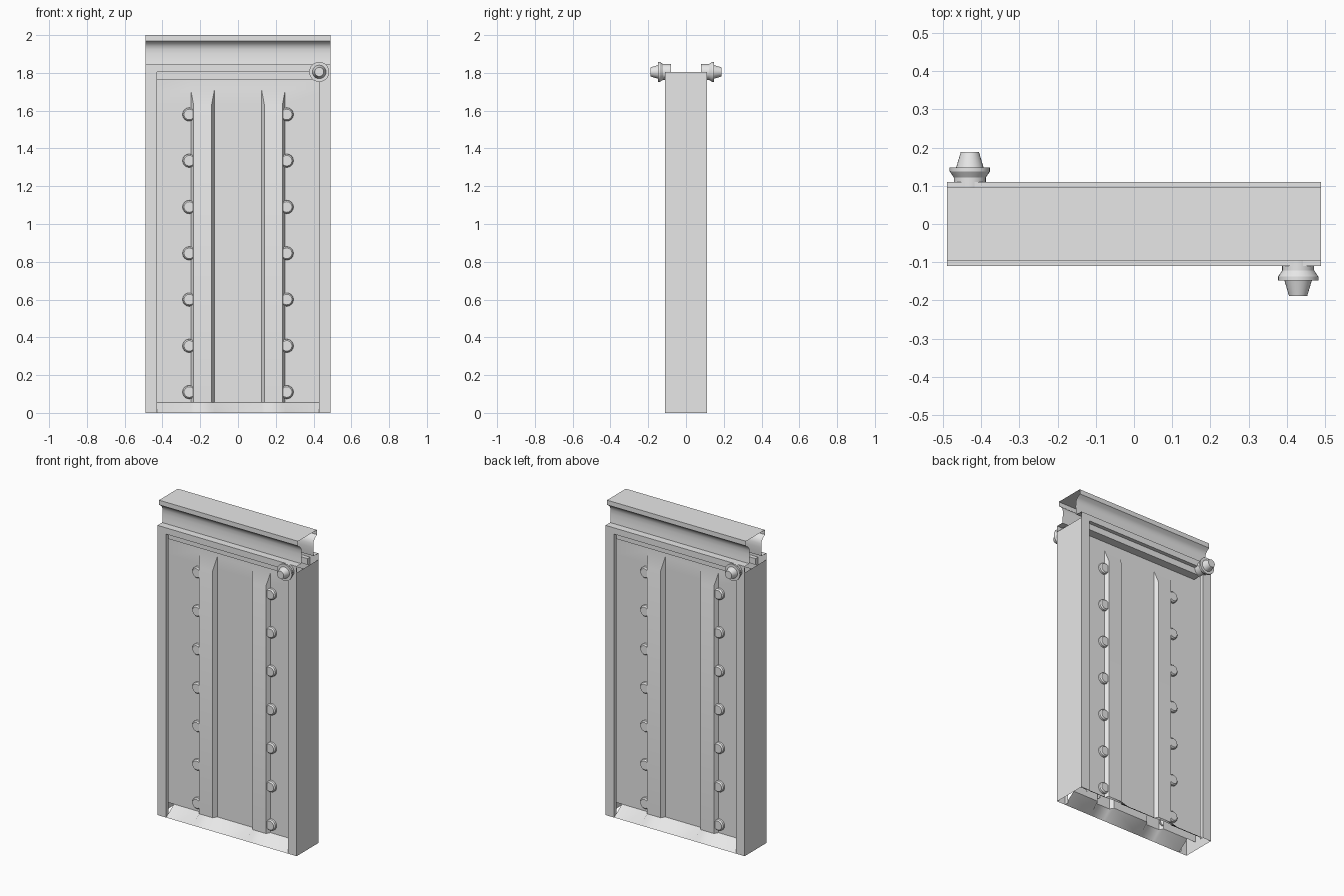
import bpy, bmesh, math

if "Cube" in bpy.data.objects:
    bpy.data.objects.remove(bpy.data.objects["Cube"])

steel = bpy.data.materials.new("plain_grey")
steel.diffuse_color = (0.8, 0.8, 0.8, 1)
steel.use_nodes = True
steel.node_tree.nodes["Principled BSDF"].inputs["Base Color"].default_value = steel.diffuse_color

W, D = 0.49, 0.11      # half width, half depth
IN = 0.43              # half width of the recess
LIP = -0.085           # back edge of the channel lips
PANEL, RIB = -0.03, -0.055


def grid(name, rows, solid=False):
    """Sheet through rows of points, plus its copy turned half round for the back."""
    bm = bmesh.new()
    vs = [[bm.verts.new(p) for p in row] for row in rows]
    for a, b in zip(vs, vs[1:]):
        for i in range(len(a) - 1):
            bm.faces.new((a[i], a[i + 1], b[i + 1], b[i]))
    bmesh.ops.remove_doubles(bm, verts=bm.verts, dist=1e-5)
    if solid:
        bmesh.ops.recalc_face_normals(bm, faces=bm.faces)
    me = bpy.data.meshes.new(name)
    bm.to_mesh(me)
    bm.free()
    me.materials.append(steel)
    me.shade_smooth()
    me.set_sharp_from_angle(angle=math.radians(32))
    for side, turn in (("front", 0), ("back", math.pi)):
        ob = bpy.data.objects.new(f"{name}_{side}", me)
        ob.rotation_euler.z = turn
        bpy.context.collection.objects.link(ob)


def along_x(name, pts, half):
    grid(name, [[(-half, y, z), (half, y, z)] for y, z in pts])


def along_z(name, pts, z0, z1):
    grid(name, [[(x, y, z) for x, y in pts] for z in (z0, z1)])


def lathe(name, x, z, profile, n=24):
    ring = [2 * math.pi * (i % n) / n for i in range(n + 1)]
    grid(name, [[(x + r * math.cos(a), y, z + r * math.sin(a)) for a in ring]
                for y, r in profile], True)


# side posts: open channels with inward lips
along_z("side_post", [(IN, LIP), (IN, -D), (W, -D), (W, D)], 0, 1.805)
along_z("post_flange", [(-W, -D), (-IN, -D), (-IN, LIP)], 0, 1.805)

# top bar: underside, recessed band, step, fascia and ledge
along_x("header_band", [(PANEL, 1.765), (LIP, 1.765), (LIP, 1.805), (-D, 1.805)], IN)
along_x("header_fascia", [(-D, 1.805), (-D, 1.845), (-0.063, 1.845)], W)

# rail on top: curved neck and overhanging cap, open at the ends
along_x("top_rail", [(-0.063, 1.845), (-0.060, 1.87), (-0.058, 1.90),
                     (-0.059, 1.925), (-0.064, 1.943), (-0.075, 1.957),
                     (-0.095, 1.97), (-0.095, 2.0), (0, 2.0)], W)

# panel with two pressed ribs that fade out at the top
ribbed = [(-W, PANEL), (-0.25, PANEL), (-0.235, RIB), (-0.14, RIB), (-0.125, PANEL),
          (0.125, PANEL), (0.14, RIB), (0.235, RIB), (0.25, PANEL), (W, PANEL)]
flat_x = [-W, -0.25, -0.25, -0.125, -0.125, 0.125, 0.125, 0.25, 0.25, W]
grid("ribbed_panel",
     [[(x, y, z) for x, y in ribbed] for z in (0.055, 1.63)] +
     [[(x, PANEL, z) for x in flat_x] for z in (1.71, 1.80)])

# sloping sill that follows the ribs along its upper edge
sill = [(max(-IN, min(IN, x)), y) for x, y in ribbed]
grid("sill", [[(x, -D, 0) for x, y in sill], [(x, y, 0.055) for x, y in sill]])

# rounded studs beside the ribs
for i in range(7):
    for s in (-1, 1):
        lathe(f"stud_{i}_{'left' if s < 0 else 'right'}", s * 0.258, 0.11 + 0.245 * i,
              [(PANEL, 0.036), (PANEL - 0.012, 0.035), (PANEL - 0.02, 0.028),
               (PANEL - 0.02, 0)], 16)

# corner knob: stem, flared collar and tapered tip
lathe("knob", 0.43, 1.805,
      [(-0.08, 0), (-0.08, 0.042), (-0.122, 0.042), (-0.138, 0.053), (-0.148, 0.053),
       (-0.148, 0.036), (-0.188, 0.024), (-0.188, 0)])
